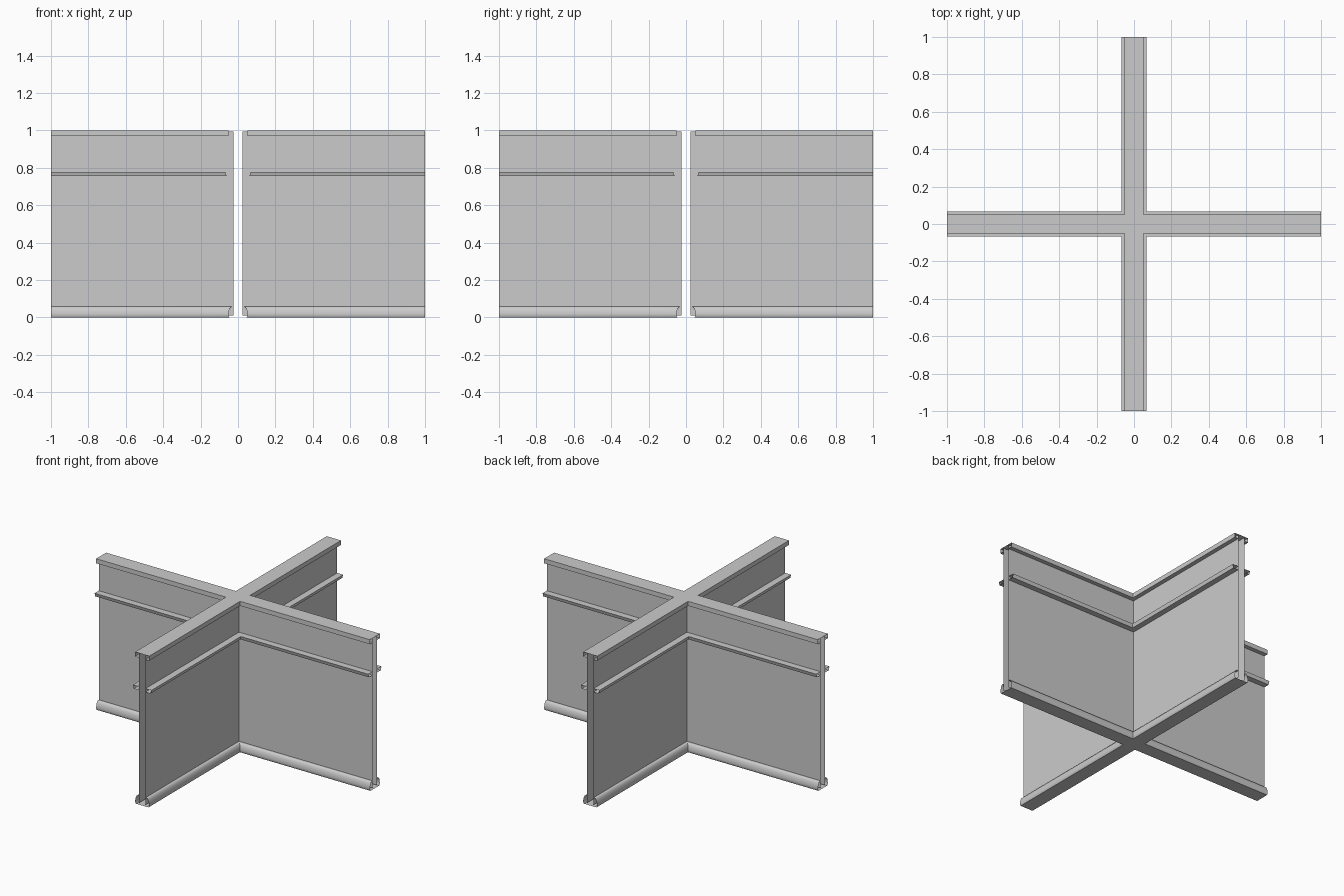
import bpy, bmesh, math

cube = bpy.data.objects.get("Cube")
if cube:
    bpy.data.objects.remove(cube, do_unlink=True)

grey = bpy.data.materials.new("wall grey")
grey.use_nodes = True
colour = (0.6, 0.6, 0.6, 1)
grey.diffuse_color = colour
grey.node_tree.nodes["Principled BSDF"].inputs["Base Color"].default_value = colour


def sweep(name, profile, smooth=False):
    """Run an (offset, height) profile around one inner corner, then mirror to all four."""
    bm = bmesh.new()
    rows = [[bm.verts.new(p) for p in ((1, o, z), (o, o, z), (o, 1, z))]
            for o, z in profile]
    for low, high in zip(rows, rows[1:]):
        for i in range(2):
            bm.faces.new((low[i], low[i + 1], high[i + 1], high[i]))
    mesh = bpy.data.meshes.new(name)
    bm.to_mesh(mesh)
    bm.free()
    mesh.materials.append(grey)
    ob = bpy.data.objects.new(name, mesh)
    bpy.context.collection.objects.link(ob)
    mirror = ob.modifiers.new("four corners", 'MIRROR')
    mirror.use_axis = (True, True, False)
    mirror.merge_threshold = 0.0005
    bpy.ops.object.select_all(action='DESELECT')
    ob.select_set(True)
    bpy.context.view_layer.objects.active = ob
    if smooth:
        bpy.ops.object.shade_smooth_by_angle(angle=math.radians(35))
    return ob


WALL = 0.024    # half thickness of the hollow wall

# Wall panels, open at the arm ends
sweep("wall_panels", [(WALL, 0.01), (WALL, 0.995)])

# Rounded skirting with a closed underside
sweep("skirting", [(0, 0), (0.046, 0), (0.05, 0.006), (0.051, 0.018), (0.049, 0.032),
                   (0.045, 0.046), (0.039, 0.055), (0.034, 0.058), (WALL, 0.058)], True)

# Chair rail with an undercut face
sweep("chair_rail", [(WALL, 0.755), (0.061, 0.755), (0.068, 0.778), (WALL, 0.778)])

# Flat cap along the top
sweep("top_cap", [(WALL, 0.97), (0.052, 0.97), (0.052, 1), (0, 1)])
